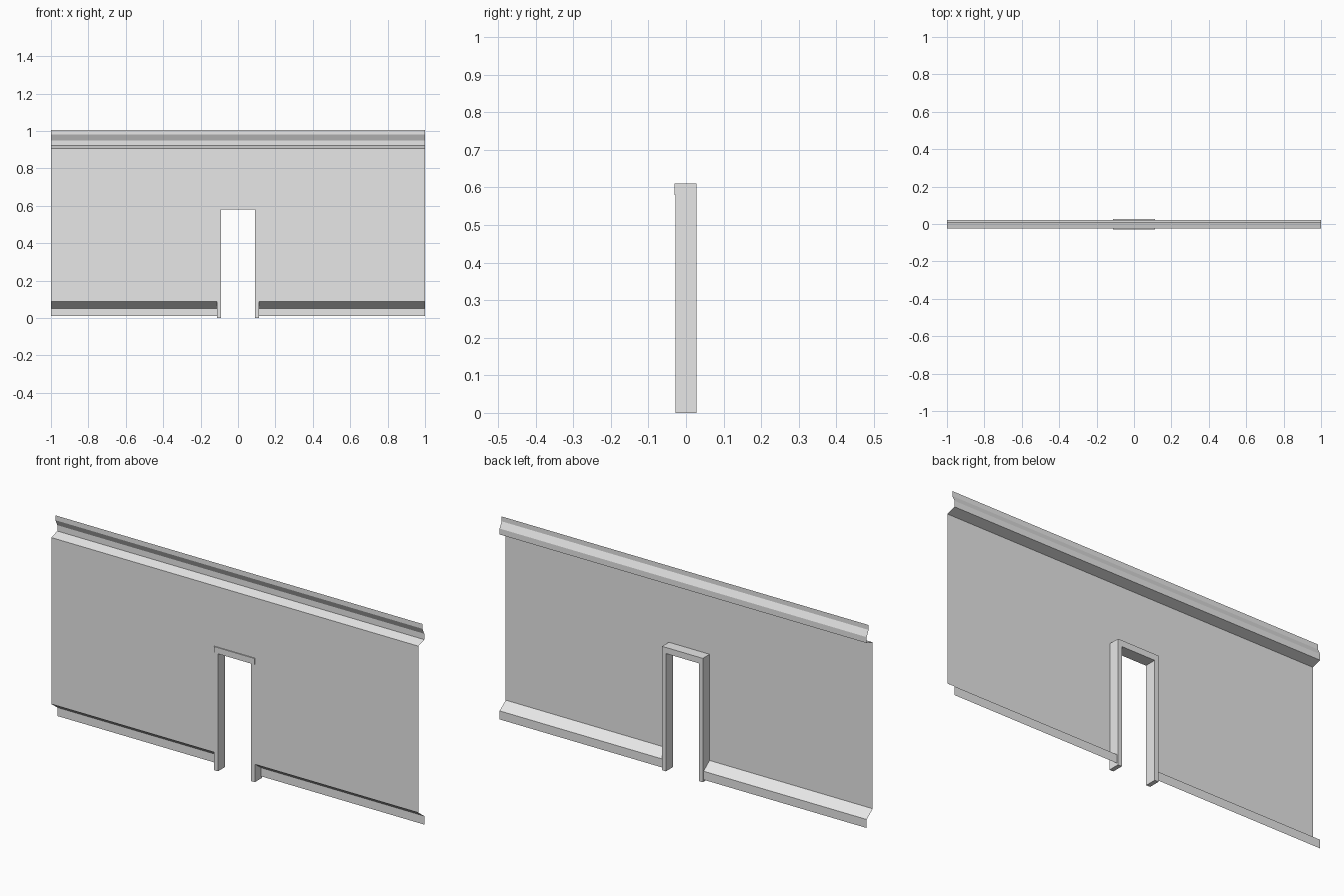
import bpy
import bmesh

cube = bpy.data.objects.get("Cube")
if cube:
    bpy.data.objects.remove(cube, do_unlink=True)

grey = bpy.data.materials.new("wall grey")
grey.use_nodes = True
grey.diffuse_color = (0.8, 0.8, 0.8, 1)
grey.node_tree.nodes["Principled BSDF"].inputs["Base Color"].default_value = (0.8, 0.8, 0.8, 1)


def add_object(name, bm):
    mesh = bpy.data.meshes.new(name)
    bm.to_mesh(mesh)
    bm.free()
    mesh.materials.append(grey)
    obj = bpy.data.objects.new(name, mesh)
    bpy.context.collection.objects.link(obj)
    return obj


def prism(name, outline, y0, y1):
    """Extrude an x/z outline from y0 to y1."""
    bm = bmesh.new()
    face = bm.faces.new([bm.verts.new((x, y0, z)) for x, z in outline])
    result = bmesh.ops.extrude_face_region(bm, geom=[face], use_keep_orig=True)
    moved = [v for v in result["geom"] if isinstance(v, bmesh.types.BMVert)]
    bmesh.ops.translate(bm, verts=moved, vec=(0, y1 - y0, 0))
    bmesh.ops.recalc_face_normals(bm, faces=bm.faces)
    return add_object(name, bm)


# Wall panel: a thin folded sheet with skirting and cornice set back
FRONT, BACK, CORNICE = -0.025, 0.022, 0.007
HEAD = 0.595
profile = [(BACK, 0.01), (BACK, 0.052), (FRONT, 0.087), (FRONT, HEAD),
           (FRONT, 0.907), (BACK, 0.921), (BACK, 0.95),
           (CORNICE, 0.98), (CORNICE, 1.004)]
columns = [-1, -0.1, 0.1, 1]

bm = bmesh.new()
grid = [[bm.verts.new((x, y, z)) for y, z in profile] for x in columns]
for c in range(len(columns) - 1):
    for r in range(len(profile) - 1):
        in_doorway = c == 1 and profile[r][1] < HEAD
        if not in_doorway:
            bm.faces.new((grid[c][r], grid[c + 1][r],
                          grid[c + 1][r + 1], grid[c][r + 1]))
loose = [v for v in bm.verts if not v.link_faces]
bmesh.ops.delete(bm, geom=loose, context="VERTS")
add_object("wall_panel", bm)

# Door frame: one upside-down U that stands out behind the wall
IN, OUT, OPENING, TOP = 0.09, 0.111, 0.58, 0.61
half = [(OUT, 0), (OUT, TOP)]
inner = [(IN, OPENING), (IN, 0)]
outline = (half + [(-x, z) for x, z in reversed(half)]
           + [(-x, z) for x, z in reversed(inner)] + inner)
prism("door_frame", outline, -0.0275, 0.028)

# Slim raised band on the front of the lintel
band = [(-OUT, OPENING), (OUT, OPENING), (OUT, TOP), (-OUT, TOP)]
prism("lintel_band", band, -0.03, -0.027)
